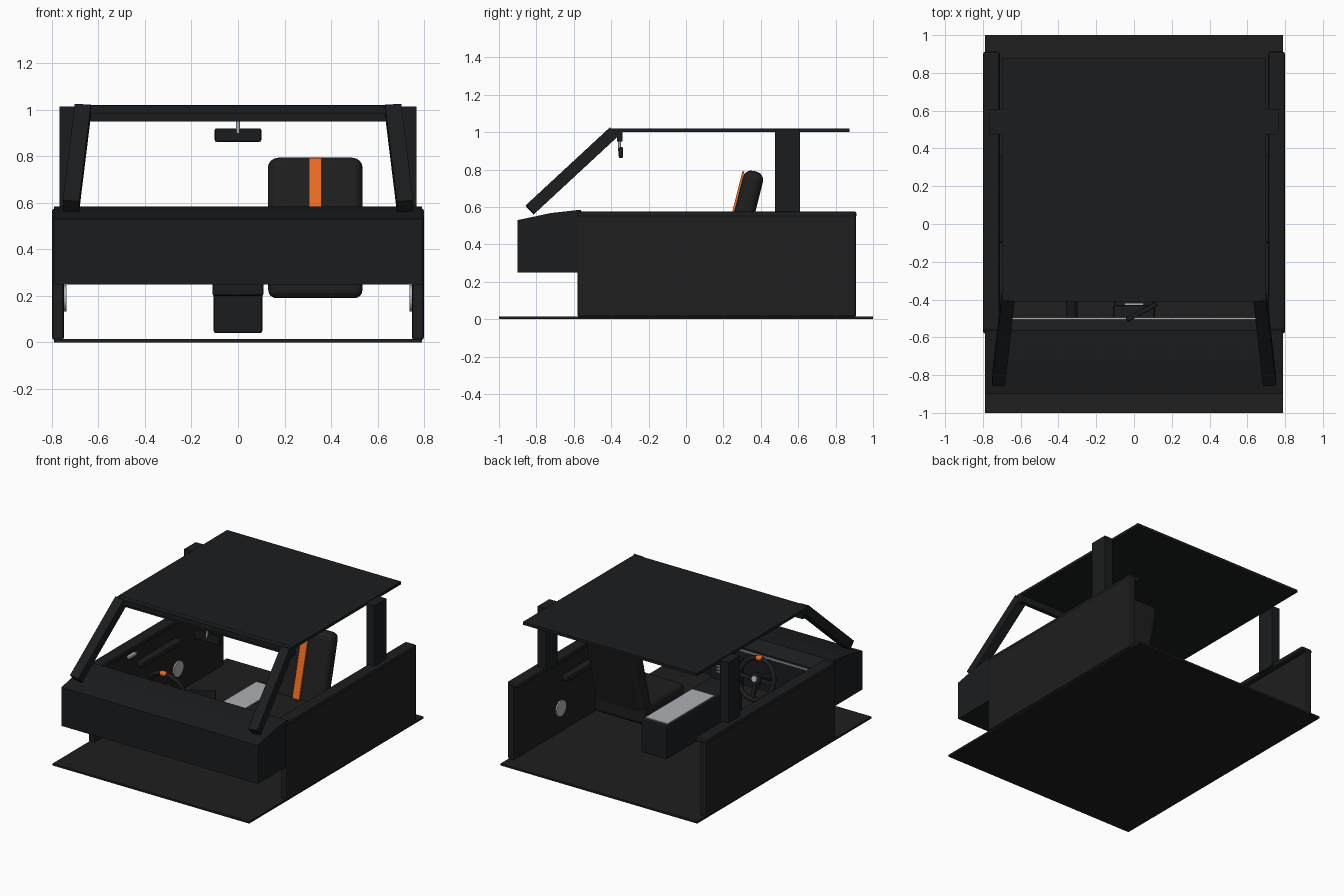
import bpy, bmesh, math
from mathutils import Vector, Matrix

if "Cube" in bpy.data.objects:
    bpy.data.objects.remove(bpy.data.objects["Cube"])


def material(name, r, g, b):
    m = bpy.data.materials.new(name)
    m.diffuse_color = (r, g, b, 1)
    m.use_nodes = True
    m.node_tree.nodes["Principled BSDF"].inputs["Base Color"].default_value = m.diffuse_color
    return m


DARK = material("dark_trim", 0.011, 0.012, 0.013)
CLOTH = material("soft_black", 0.014, 0.013, 0.014)
SILVER = material("silver", 0.42, 0.43, 0.46)
ORANGE = material("orange", 0.85, 0.15, 0.015)


def finish(name, bm, mat, matrix=None, bevel=0, segments=2):
    bmesh.ops.recalc_face_normals(bm, faces=bm.faces)
    me = bpy.data.meshes.new(name)
    bm.to_mesh(me)
    bm.free()
    ob = bpy.data.objects.new(name, me)
    bpy.context.collection.objects.link(ob)
    me.materials.append(mat)
    if matrix:
        ob.matrix_world = matrix
    if bevel:
        mod = ob.modifiers.new("bevel", 'BEVEL')
        mod.width, mod.segments = bevel, segments
    return ob


def box(name, lo, hi, mat=DARK, bevel=0, segments=2, rot=None):
    """Box between two corners, optionally rotated about its centre."""
    lo, hi = Vector(lo), Vector(hi)
    bm = bmesh.new()
    bmesh.ops.create_cube(bm, size=1)
    bmesh.ops.scale(bm, vec=hi - lo, verts=bm.verts)
    m = Matrix.Translation((lo + hi) / 2)
    if rot:
        m = m @ rot
    return finish(name, bm, mat, m, bevel, segments)


def rod(name, a, b, r, mat=DARK, sides=24):
    a, b = Vector(a), Vector(b)
    bm = bmesh.new()
    bmesh.ops.create_cone(bm, cap_ends=True, segments=sides, radius1=r, radius2=r, depth=(b - a).length)
    for f in bm.faces:
        f.smooth = len(f.verts) == 4
    rot = (b - a).to_track_quat('Z', 'Y').to_matrix().to_4x4()
    return finish(name, bm, mat, Matrix.Translation((a + b) / 2) @ rot)


def prism(name, profile, x0, x1, mat=DARK, bevel=0):
    """Extrude a (y, z) profile along x."""
    bm = bmesh.new()
    face = bm.faces.new([bm.verts.new((x0, y, z)) for y, z in profile])
    new = bmesh.ops.extrude_face_region(bm, geom=[face])["geom"]
    bmesh.ops.translate(bm, vec=(x1 - x0, 0, 0), verts=[v for v in new if isinstance(v, bmesh.types.BMVert)])
    return finish(name, bm, mat, bevel=bevel)


# Floor, roof and windscreen header
box("floor", (-.79, -1, 0), (.79, 1, .015), CLOTH)
box("roof", (-.70, -.37, 1.0), (.70, .875, 1.02))
box("windscreen_header", (-.70, -.41, .985), (.70, -.34, 1.019))
box("header_lip", (-.70, -.37, .95), (.70, -.34, 1.0))

# Dashboard with trim strip and centre stack
prism("dashboard", [(-.90, .25), (-.90, .53), (-.72, .568), (-.565, .585),
                    (-.505, .52), (-.505, .25)], -.79, .79)
box("dash_trim_strip", (-.66, -.506, .495), (.66, -.496, .507), SILVER)
box("centre_stack", (-.11, -.51, .20), (.11, -.43, .45), bevel=.01)
for i in range(3):
    z = .335 + i * .02
    box(f"stack_slat_{i}", (-.05, -.432, z), (.05, -.417, z + .008), SILVER)
box("dash_screen", (-.05, -.478, .42), (.13, -.452, .565), bevel=.006,
    rot=Matrix.Rotation(math.radians(28), 4, 'Z'))

# Centre console with light top panel
box("centre_console", (-.105, -.50, .04), (.105, .37, .28), bevel=.01)
box("console_top_panel", (-.09, -.20, .278), (.09, .34, .287), SILVER)

# Doors, pillars and door fittings on both sides
for s, side in ((-1, "left"), (1, "right")):
    def sided(name, x0, x1, y0, y1, z0, z1, mat=DARK, bevel=0):
        box(f"{side}_{name}", (min(s * x0, s * x1), y0, z0), (max(s * x0, s * x1), y1, z1), mat, bevel)
    sided("door", .748, .799, -.58, .91, .01, .56, CLOTH, .012)
    sided("door_top_rail", .71, .80, -.58, .912, .542, .576, DARK, .013)
    sided("armrest", .695, .755, -.10, .36, .385, .425, DARK, .012)
    sided("door_handle", .725, .752, -.21, -.12, .485, .505, SILVER, .006)
    sided("rear_pillar", .70, .767, .475, .61, .55, 1.015)
    rod(f"{side}_speaker", (s * .76, .375, .19), (s * .738, .375, .19), .057, SILVER, 32)
    # Sloping windscreen pillar
    a, b = Vector((s * .718, -.835, .585)), Vector((s * .667, -.387, 1.0))
    d = (b - a).normalized()
    x = (Vector((1, 0, 0)) - d * d.x).normalized()
    y = d.cross(x)
    rot = Matrix((x, y, d)).transposed().to_4x4()
    bm = bmesh.new()
    bmesh.ops.create_cube(bm, size=1)
    bmesh.ops.scale(bm, vec=(.07, .065, (b - a).length), verts=bm.verts)
    finish(f"{side}_windscreen_pillar", bm, DARK, Matrix.Translation((a + b) / 2) @ rot)

# Passenger seat with stripe
lean = Matrix.Rotation(math.radians(-14), 4, 'X')
box("seat_cushion", (.13, -.18, .19), (.535, .30, .33), CLOTH, .035, 4)
box("seat_back", (.128, .24, .19), (.536, .35, .80), CLOTH, .045, 4, rot=lean)
stripe = box("seat_stripe", (.305, 0, -.27), (.36, .01, .29), ORANGE)
stripe.matrix_world = Matrix.Translation((.3325, .295, .495)) @ lean @ Matrix.Translation((0, -.06, .01))

# Rear view mirror
rod("mirror_stem", (0, -.355, .90), (0, -.355, .96), .008, SILVER, 12)
box("mirror", (-.10, -.36, .862), (.10, -.336, .92), bevel=.008)

# Steering wheel: rim, spokes, hub and top marker in the wheel's own plane
frame = Matrix.Translation((-.33, -.335, .42)) @ Matrix.Rotation(math.radians(-72), 4, 'X')


def rim_arc(name, a0, a1, R, r, mat, count):
    bm = bmesh.new()
    rings = []
    closed = a1 - a0 > 359
    for i in range(count if closed else count + 1):
        a = math.radians(a0 + (a1 - a0) * i / count)
        rings.append([bm.verts.new(((R + r * math.cos(t)) * math.cos(a),
                                    (R + r * math.cos(t)) * math.sin(a), r * math.sin(t)))
                      for t in [k * math.tau / 12 for k in range(12)]])
    for i in range(count):
        p, q = rings[i], rings[(i + 1) % len(rings)]
        for k in range(12):
            bm.faces.new((p[k], p[k - 1], q[k - 1], q[k])).smooth = True
    if not closed:
        bm.faces.new(rings[0])
        bm.faces.new(rings[-1])
    return finish(name, bm, mat, frame)


rim_arc("steering_rim", 0, 360, .14, .016, DARK, 48)
# The wheel's local -y side is the upper side after tilting
rim_arc("rim_marker", -98, -82, .14, .019, ORANGE, 6)
for deg in (0, 90, 180):
    spoke = box("wheel_spoke", (0, -.014, -.007), (.135, .014, .007))
    spoke.matrix_world = frame @ Matrix.Rotation(math.radians(deg), 4, 'Z') @ Matrix.Translation((.0675, 0, 0))
rod("wheel_hub", frame @ Vector((0, 0, -.02)), frame @ Vector((0, 0, .016)), .042)
rod("hub_badge_cap", frame @ Vector((0, 0, .01)), frame @ Vector((0, 0, .024)), .02, SILVER)
rod("steering_column", frame @ Vector((0, 0, -.20)), frame @ Vector((0, 0, -.01)), .03)
